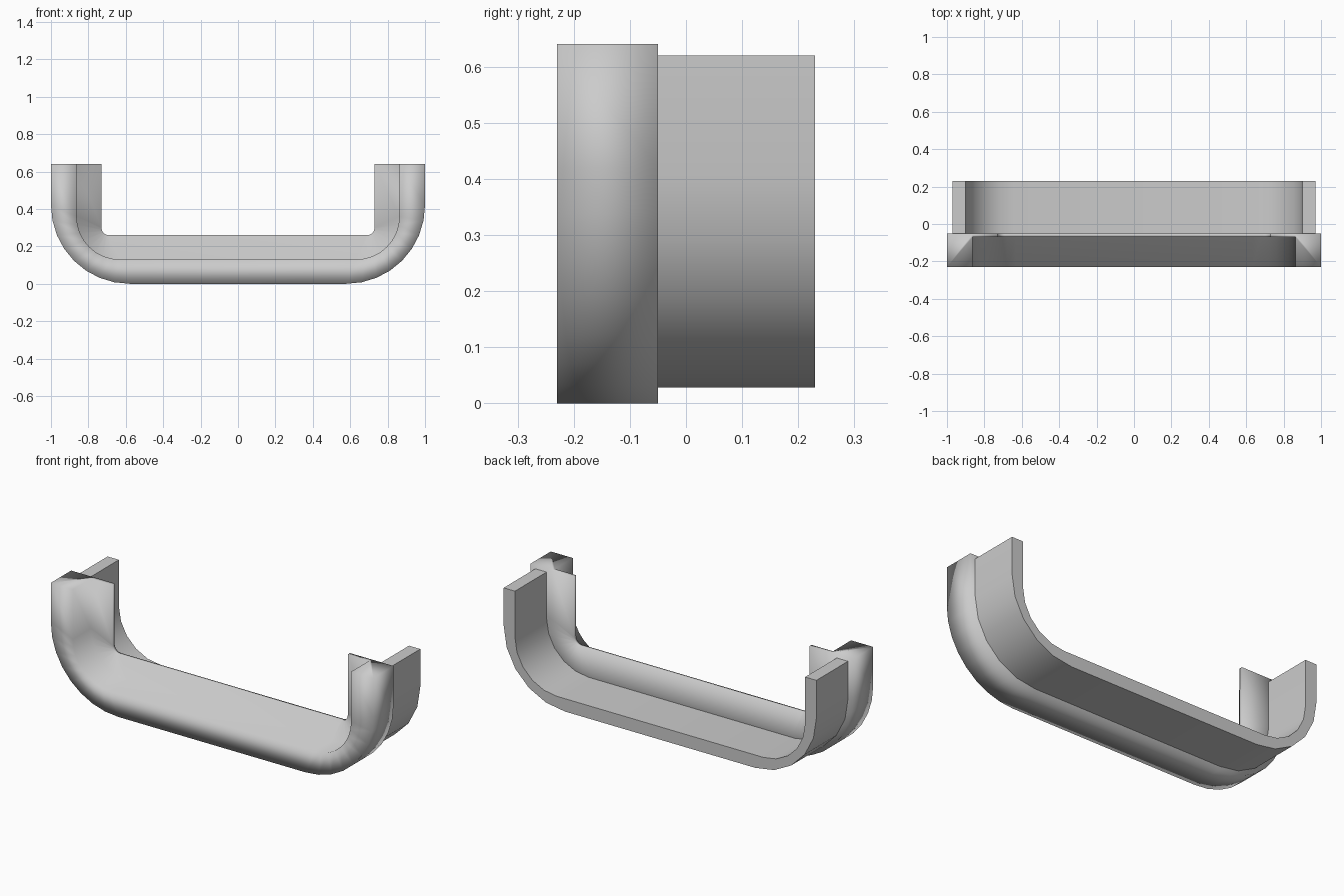
import bpy, bmesh, math

if "Cube" in bpy.data.objects:
    bpy.data.objects.remove(bpy.data.objects["Cube"])

grey = bpy.data.materials.new("light_grey")
grey.use_nodes = True
colour = (0.6, 0.6, 0.6, 1)
grey.diffuse_color = colour
grey.node_tree.nodes["Principled BSDF"].inputs["Base Color"].default_value = colour


def u_path(half, base, top, radius, steps):
    """Points of a U in x and z with rounded lower corners."""
    cx, cz = half - radius, base + radius
    arc = [(cx + radius * math.sin(a), cz - radius * math.cos(a))
           for a in (math.pi / 2 * i / steps for i in range(steps + 1))]
    right = arc + [(half, top)]
    return [(-x, z) for x, z in reversed(right)] + right


def sweep(name, section, top, steps, caps):
    """Join one U path per section point (half width, base, radius, y)."""
    bm = bmesh.new()
    rails = [[bm.verts.new((x, y, z)) for x, z in u_path(h, b, top, r, steps)]
             for h, b, r, y in section]
    for a, b in zip(rails, rails[1:] + rails[:1]):
        for i in range(len(a) - 1):
            bm.faces.new((a[i], a[i + 1], b[i + 1], b[i]))
    for end in (0, -1):
        for cap in caps:
            bm.faces.new([rails[i][end] for i in cap])
    bmesh.ops.recalc_face_normals(bm, faces=bm.faces)
    mesh = bpy.data.meshes.new(name)
    bm.to_mesh(mesh)
    bm.free()
    mesh.materials.append(grey)
    obj = bpy.data.objects.new(name, mesh)
    bpy.context.collection.objects.link(obj)
    return obj


# Front frame: square rim with a thin inner lip along its back
rim = sweep("front_rim", [
    (1.0, 0.0, 0.42, -0.05), (1.0, 0.0, 0.42, -0.23),
    (0.863, 0.13, 0.23, -0.23), (0.863, 0.13, 0.23, -0.07),
    (0.73, 0.26, 0.04, -0.07), (0.73, 0.26, 0.04, -0.05),
    (0.863, 0.13, 0.23, -0.05)], 0.64, 8, [(0, 1, 2, 3, 6), (3, 4, 5, 6)])
rim.data.shade_smooth()

# Rear sleeve: plain U-shaped band behind the rim
sleeve = sweep("rear_sleeve", [
    (0.97, 0.028, 0.38, -0.05), (0.97, 0.028, 0.38, 0.23),
    (0.90, 0.10, 0.26, 0.23), (0.90, 0.10, 0.26, -0.05)],
    0.62, 5, [(0, 1, 2, 3)])
bpy.context.view_layer.objects.active = sleeve
sleeve.select_set(True)
bpy.ops.object.shade_smooth_by_angle(angle=math.radians(40))
